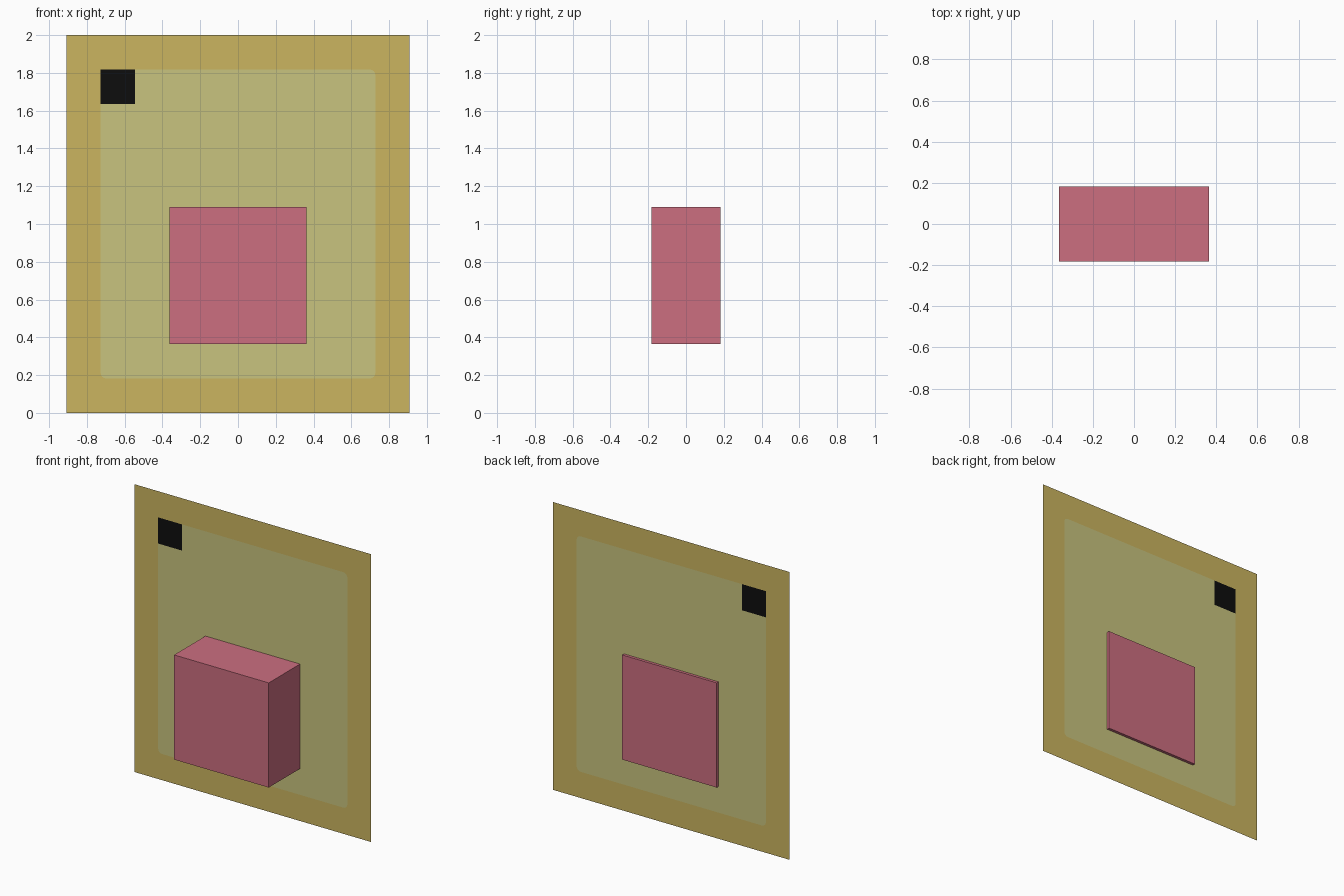
import bpy, bmesh, math

if "Cube" in bpy.data.objects:
    bpy.data.objects.remove(bpy.data.objects["Cube"])

U = 2 / 11          # module: every size is a multiple of this
PANEL_Y = 0.162     # the thin panel sits just inside the back of the block


def material(name, rgb):
    m = bpy.data.materials.new(name)
    lin = [((c / 255 + 0.055) / 1.055) ** 2.4 if c > 10 else c / 255 / 12.92 for c in rgb]
    m.diffuse_color = (*lin, 1)
    m.use_nodes = True
    m.node_tree.nodes["Principled BSDF"].inputs["Base Color"].default_value = m.diffuse_color
    return m


ochre = material("ochre", (203, 181, 96))
pale = material("pale_olive", (200, 196, 126))
black = material("black", (13, 13, 13))
pink = material("pink", (204, 110, 128))


def make_object(name, bm, mats):
    me = bpy.data.meshes.new(name)
    bm.to_mesh(me)
    bm.free()
    for m in mats:
        me.materials.append(m)
    ob = bpy.data.objects.new(name, me)
    bpy.context.collection.objects.link(ob)
    return ob


def corner(cx, cz, r, start):
    """Quarter-circle points for a rounded corner."""
    return [(cx + r * math.cos(math.radians(start + a)), cz + r * math.sin(math.radians(start + a)))
            for a in (0, 22.5, 45, 67.5, 90)]


# Panel: border ring, rounded inner field and one square in its top corner
bm = bmesh.new()
vert = lambda p: bm.verts.new((p[0], PANEL_Y, p[1]))
x, z0, z1, r = 4 * U, U, 10 * U, 0.03
outer = [vert(p) for p in ((-5 * U, 0), (5 * U, 0), (5 * U, 2), (-5 * U, 2))]
tip = vert((-x, z1))
side = vert((-x, z1 - U))
notch = vert((-x + U, z1 - U))
top = vert((-x + U, z1))
rounded = [vert(p) for p in corner(-x + r, z0 + r, r, 180) + corner(x - r, z0 + r, r, 270)
           + corner(x - r, z1 - r, r, 0)]

inner = [tip, side] + rounded + [top]
edges = [bm.edges.new((l[i - 1], l[i])) for l in (outer, inner) for i in range(len(l))]
bmesh.ops.triangle_fill(bm, edges=edges, use_beauty=True, normal=(0, -1, 0))
# Keep only the ring: drop any fill that lies within the inner field
inside = [f for f in bm.faces if all(v in inner for v in f.verts)
          and abs(f.calc_center_median().x) < x - r and z0 + r < f.calc_center_median().z < z1 - r]
bmesh.ops.delete(bm, geom=inside, context='FACES_ONLY')
field = bm.faces.new([side] + rounded + [top, notch])
field.material_index = 1
square = bm.faces.new((tip, side, notch, top))
square.material_index = 2
bm.normal_update()
for f in bm.faces:
    if f.normal.y > 0:
        f.normal_flip()
make_object("panel", bm, (ochre, pale, black))

# Block standing out from the front of the panel
bm = bmesh.new()
bmesh.ops.create_cube(bm, size=1)
bmesh.ops.scale(bm, vec=(4 * U, 2 * U, 4 * U), verts=bm.verts)
bmesh.ops.translate(bm, vec=(0, 0, 4 * U), verts=bm.verts)
make_object("block", bm, (pink,))
